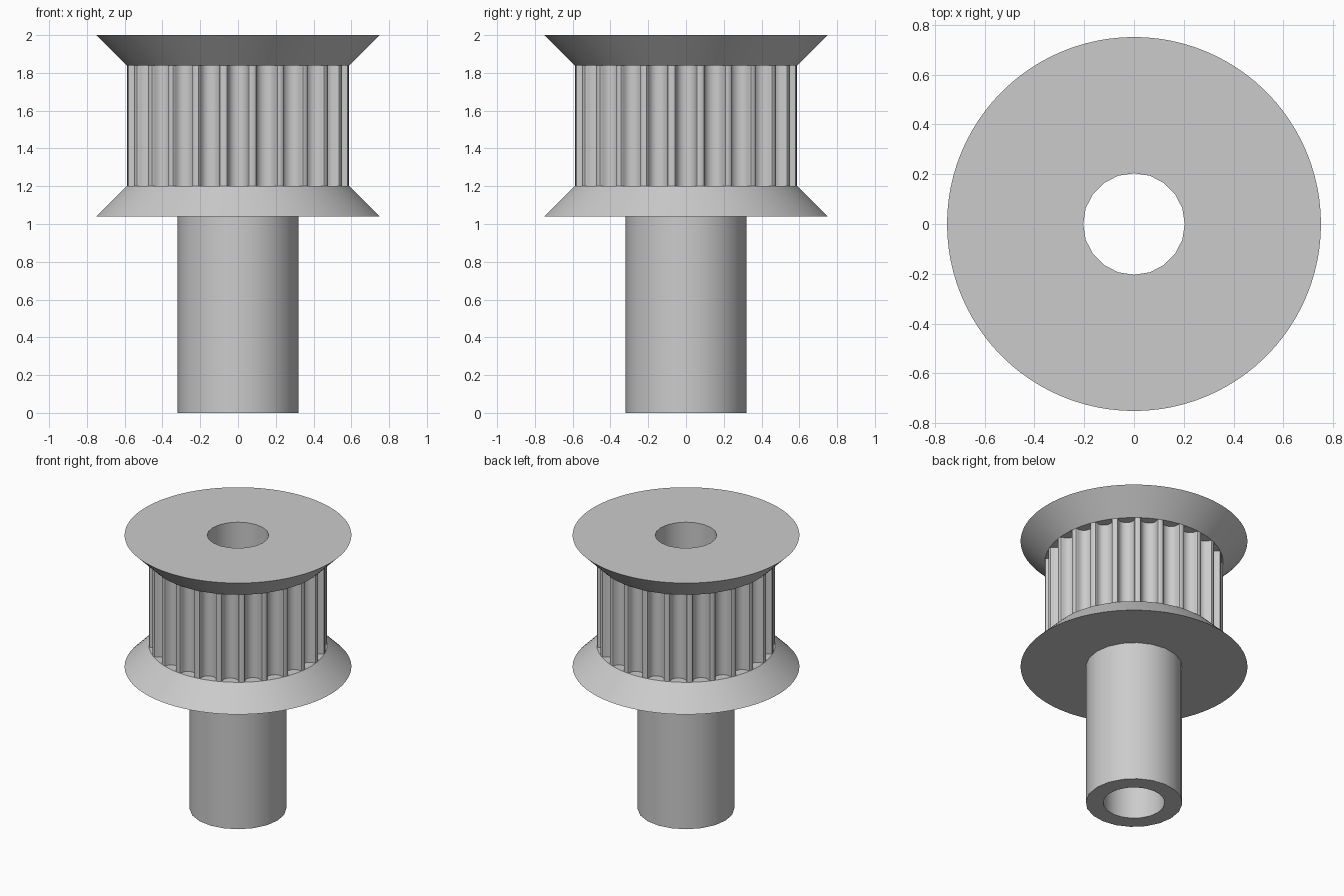
import bpy, bmesh, math
from mathutils import Matrix, Vector

if "Cube" in bpy.data.objects:
    bpy.data.objects.remove(bpy.data.objects["Cube"], do_unlink=True)

MM = 0.08            # model units per millimetre
TEETH = 24
TOOTH_R = 7.385
BORE_R = 2.55
ROUND_SIDES = 20
FLANGE_SIDES = TEETH * 4

grey = bpy.data.materials.new("plain grey")
grey.use_nodes = True
colour = (0.6, 0.6, 0.6, 1)
grey.diffuse_color = colour
grey.node_tree.nodes["Principled BSDF"].inputs["Base Color"].default_value = colour


def circle(radius, sides):
    return [Vector((radius * math.cos(math.tau * i / sides),
                    radius * math.sin(math.tau * i / sides))) for i in range(sides)]


def toothed_outline():
    # Half of a rounded belt groove: half width and depth
    half = [(0.847, 0), (0.735, 0.037), (0.678, 0.131), (0.656, 0.238),
            (0.621, 0.343), (0.572, 0.444), (0.512, 0.54), (0.406, 0.637),
            (0.282, 0.707), (0.144, 0.75)]
    groove = [(-x, d) for x, d in half] + [(0, 0.764)] + half[::-1]
    mouth = math.sqrt(TOOTH_R ** 2 - half[0][0] ** 2)
    outline = []
    for k in range(TEETH):
        turn = Matrix.Rotation(-math.tau * k / TEETH, 2)
        outline += [turn @ Vector((x, mouth - d)) for x, d in groove]
        # Middle of the land between two grooves
        outline.append(turn @ Matrix.Rotation(-math.pi / TEETH, 2) @ Vector((0, TOOTH_R)))
    return outline


def bored_part(name, low, high, z0, z1):
    """Loft between two outlines, with a round bore through it."""
    bm = bmesh.new()
    bore = circle(BORE_R, ROUND_SIDES)

    def ring(points, z):
        verts = [bm.verts.new((p.x * MM, p.y * MM, z * MM)) for p in points]
        edges = [bm.edges.new((v, verts[(i + 1) % len(verts)]))
                 for i, v in enumerate(verts)]
        return verts, edges

    outer = [ring(low, z0), ring(high, z1)]
    inner = [ring(bore, z0), ring(bore, z1)]
    for (a, _), (b, _) in (outer, inner):
        for i in range(len(a)):
            j = (i + 1) % len(a)
            bm.faces.new((a[i], a[j], b[j], b[i]))
    # Flat ends around the bore
    for level, direction in ((0, -1), (1, 1)):
        bmesh.ops.triangle_fill(bm, edges=outer[level][1] + inner[level][1],
                                use_beauty=True, normal=(0, 0, direction))
    bmesh.ops.recalc_face_normals(bm, faces=bm.faces)
    mesh = bpy.data.meshes.new(name)
    bm.to_mesh(mesh)
    bm.free()
    mesh.materials.append(grey)
    obj = bpy.data.objects.new(name, mesh)
    bpy.context.collection.objects.link(obj)
    bpy.ops.object.select_all(action='DESELECT')
    obj.select_set(True)
    bpy.context.view_layer.objects.active = obj
    bpy.ops.object.shade_smooth_by_angle(angle=math.radians(30))
    return obj


hub = circle(4, ROUND_SIDES)
rim = circle(TOOTH_R + 2, FLANGE_SIDES)
neck = circle(TOOTH_R, FLANGE_SIDES)
teeth = toothed_outline()

bored_part("hub_tube", hub, hub, 0, 13)
bored_part("lower_flange", rim, neck, 13, 15)
bored_part("toothed_ring", teeth, teeth, 15, 23)
bored_part("upper_flange", neck, rim, 23, 25)
